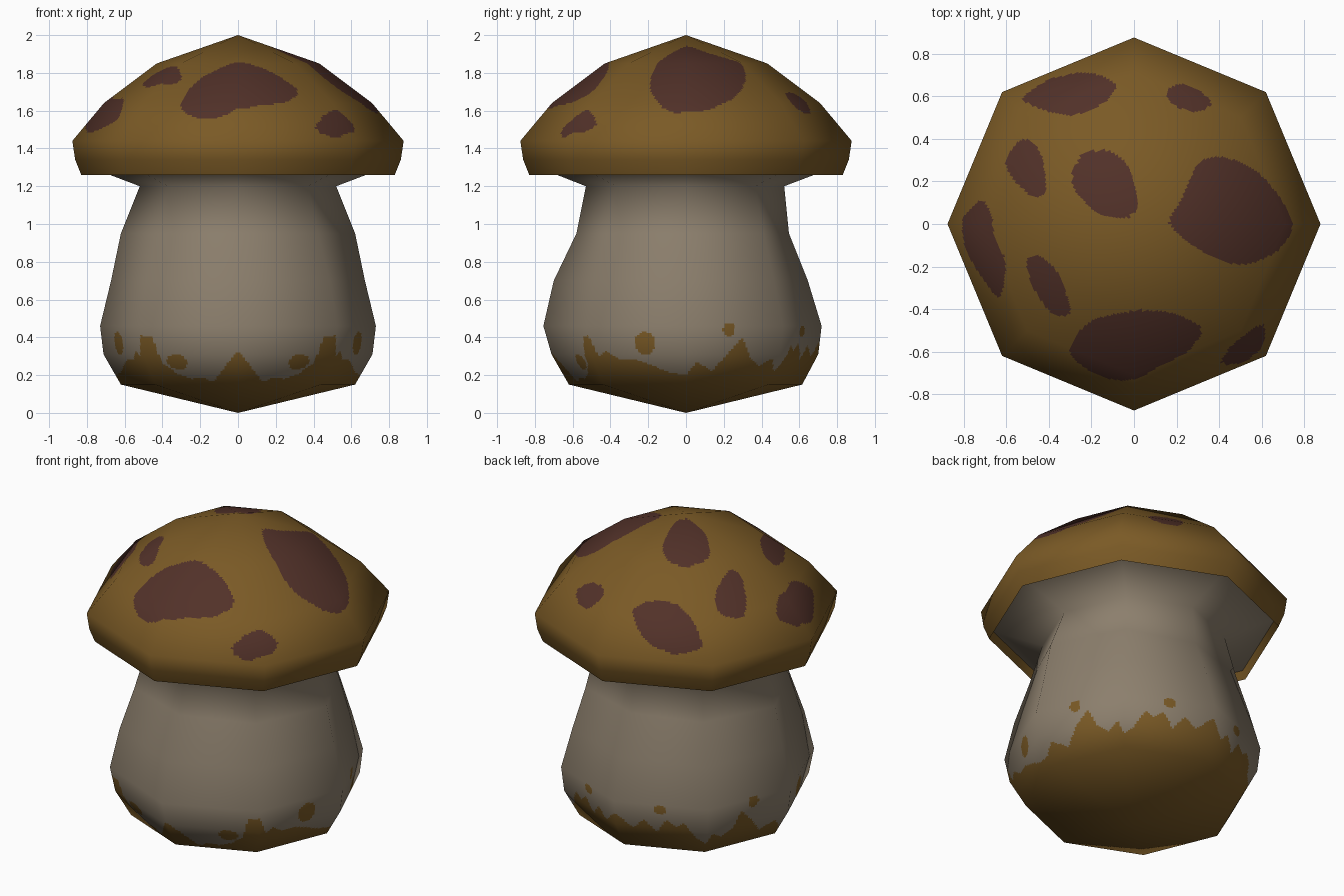
import bpy, math
from mathutils import Vector

if "Cube" in bpy.data.objects:
    bpy.data.objects.remove(bpy.data.objects["Cube"])

SIDES, SUB = 8, 40          # octagonal form, each side finely split for the painted patches


def material(name, rgb):
    m = bpy.data.materials.new(name)
    m.diffuse_color = (*rgb, 1)
    m.use_nodes = True
    m.node_tree.nodes["Principled BSDF"].inputs["Base Color"].default_value = m.diffuse_color
    return m


BROWN = material("cap_brown", (0.196, 0.102, 0.019))
SPOT = material("dark_spot", (0.084, 0.031, 0.022))
GREY = material("stem_grey", (0.262, 0.212, 0.152))


def bearing(x, y):
    """Angle in degrees away from the front, 0 to 180, mirrored in x."""
    return math.degrees(math.atan2(abs(x), -y))


def ring_radius(radii, a):
    """Radius at angle a from (front, side, back) radii."""
    front, side, back = radii
    s = math.sin(a)
    return side + ((front if s < 0 else back) - side) * s * s


def revolve(name, profile, mats, rule):
    """Octagonal lathe from top to bottom; profile = (z, (front, side, back), rows below)."""
    # smooth normals of the coarse profile
    seg = []
    for (z0, r0, _), (z1, r1, _) in zip(profile, profile[1:]):
        seg.append(Vector((z0 - z1, r1[1] - r0[1])).normalized())
    norm = [(a + b).normalized() for a, b in zip(seg[:1] + seg, seg + seg[-1:])]
    for i, (z, r, _) in enumerate(profile):
        if r[1] == 0:
            norm[i] = Vector((0, 1 if i == 0 else -1))

    def corner(i, k):
        a = k * math.tau / SIDES
        z, radii, _ = profile[i]
        r = ring_radius(radii, a)
        c, s = math.cos(a), math.sin(a)
        return Vector((r * c, r * s, z)), Vector((norm[i].x * c, norm[i].x * s, norm[i].y))

    levels = [(i, t / p[2]) for i, p in enumerate(profile[:-1]) for t in range(p[2])]
    levels.append((len(profile) - 2, 1.0))
    verts, normals, rows = [], [], []
    n = SIDES * SUB
    for i, t in levels:
        pole = profile[i + (t == 1)][1][1] == 0 and t in (0, 1)
        row = []
        for j in range(1 if pole else n):
            k, u = divmod(j, SUB)
            u /= SUB
            pts = [corner(i, k), corner(i, k + 1), corner(i + 1, k), corner(i + 1, k + 1)]
            p, q = [pts[0][m].lerp(pts[1][m], u).lerp(pts[2][m].lerp(pts[3][m], u), t)
                    for m in (0, 1)]
            row.append(len(verts))
            verts.append(p)
            normals.append(q.normalized())
        rows.append(row * n if pole else row)
    faces = []
    for up, low in zip(rows, rows[1:]):
        for j in range(n):
            j2 = (j + 1) % n
            faces.append(list(dict.fromkeys((up[j], low[j], low[j2], up[j2]))))
    me = bpy.data.meshes.new(name)
    me.from_pydata(verts, [], faces)
    for m in mats:
        me.materials.append(m)
    for p in me.polygons:
        p.use_smooth = True
        p.material_index = rule(p.center)
    me.update()
    me.normals_split_custom_set_from_vertices(normals)
    ob = bpy.data.objects.new(name, me)
    bpy.context.collection.objects.link(ob)
    return ob


# Cap spots: outlines seen from above
OUTLINES = [
    [(-.31, -.60), (-.21, -.46), (0, -.41), (.17, -.42), (.32, -.49), (.25, -.60),
     (.12, -.66), (0, -.735), (-.17, -.71)],
    [(.17, .02), (.23, .10), (.31, .29), (.42, .31), (.58, .24), (.70, .09), (.74, -.02),
     (.66, -.13), (.51, -.19), (.35, -.14), (.21, -.04)],
    [(-.29, .22), (-.24, .33), (-.12, .345), (-.03, .28), (.02, .08), (-.04, .03),
     (-.17, .05), (-.27, .15)],
    [(-.61, .29), (-.53, .405), (-.44, .35), (-.41, .15), (-.47, .125), (-.56, .20)],
    [(-.81, .02), (-.72, .11), (-.67, .05), (-.66, -.08), (-.60, -.17), (-.63, -.35),
     (-.70, -.27), (-.79, -.12)],
    [(-.51, -.17), (-.45, -.145), (-.36, -.22), (-.29, -.42), (-.38, -.43), (-.47, -.31)],
    [(-.53, .59), (-.40, .68), (-.22, .715), (-.08, .66), (-.14, .57), (-.30, .505), (-.45, .55)],
    [(.145, .61), (.20, .66), (.29, .64), (.37, .57), (.30, .525), (.20, .55)],
    [(.41, -.64), (.47, -.56), (.61, -.46), (.61, -.57), (.52, -.65), (.43, -.66)],
]


def rounded(pts):
    """Grow the outline slightly, then cut its corners twice."""
    pts = [Vector(p) for p in pts]
    mid = sum(pts, Vector((0, 0))) / len(pts)
    pts = [mid + (p - mid) * 1.05 for p in pts]
    for _ in range(2):
        pts = [a.lerp(b, f) for a, b in zip(pts, pts[1:] + pts[:1]) for f in (.2, .8)]
    return pts


SPOTS = [rounded(o) for o in OUTLINES]
BOXES = [(min(p.x for p in s), max(p.x for p in s), min(p.y for p in s), max(p.y for p in s))
         for s in SPOTS]


def cap_rule(c):
    if c.z < 1.44:
        return 0
    for s, (x0, x1, y0, y1) in zip(SPOTS, BOXES):
        if x0 < c.x < x1 and y0 < c.y < y1:
            inside = False
            for a, b in zip(s, s[1:] + s[:1]):
                if (a.y > c.y) != (b.y > c.y) and \
                        c.x < a.x + (c.y - a.y) * (b.x - a.x) / (b.y - a.y):
                    inside = not inside
            if inside:
                return 1
    return 0


# Stem stain: height of the edge by bearing, plus loose blobs (bearing, z, half width, half height)
EDGE = [(0, .33), (7, .23), (13, .16), (18, .19), (24, .18), (32, .21), (37, .26), (40, .40),
        (45, .41), (48, .30), (52, .33), (58, .28), (66, .28), (74, .25), (80, .22), (90, .20),
        (95, .27), (103, .22), (110, .32), (117, .40), (121, .29), (127, .25), (132, .29),
        (135, .22), (140, .26), (146, .36), (150, .33), (155, .37), (160, .28), (166, .36),
        (172, .30), (180, .38)]
BLOBS = [(30, .27, 5, .04), (71, .37, 5, .06), (110, .44, 3, .035), (158, .43, 3, .03)]


def stem_rule(c):
    if c.z > .5:
        return 0
    b = bearing(c.x, c.y)
    if any(((b - p) / w) ** 2 + ((c.z - z) / h) ** 2 < 1 for p, z, w, h in BLOBS):
        return 1
    for (b0, h0), (b1, h1) in zip(EDGE, EDGE[1:]):
        if b0 <= b <= b1:
            return int(c.z < h0 + (h1 - h0) * (b - b0) / (b1 - b0))
    return 1


def even(r):
    return (r, r, r)


# Cap dome with overhanging rim
revolve("cap", [(2.0, even(0), 24), (1.85, even(.43), 28), (1.64, even(.71), 22),
                (1.44, even(.877), 1), (1.34, even(.862), 1), (1.26, even(.83), 1)],
        [BROWN, SPOT], cap_rule)

# Inner wall of the rim
revolve("cap_lip", [(1.26, even(.83), 1), (1.31, even(.81), 1)], [BROWN], lambda c: 0)

# Stem flaring into the underside of the cap, bulging and leaning forward below
revolve("stem", [(1.31, even(.81), 1), (1.20, (.53, .52, .52), 2), (.95, (.58, .62, .545), 2),
                 (.70, (.70, .672, .645), 20), (.46, (.755, .73, .718), 16),
                 (.31, (.712, .712, .70), 18), (.15, (.62, .62, .615), 2), (0, even(0), 1)],
        [GREY, BROWN], stem_rule)
